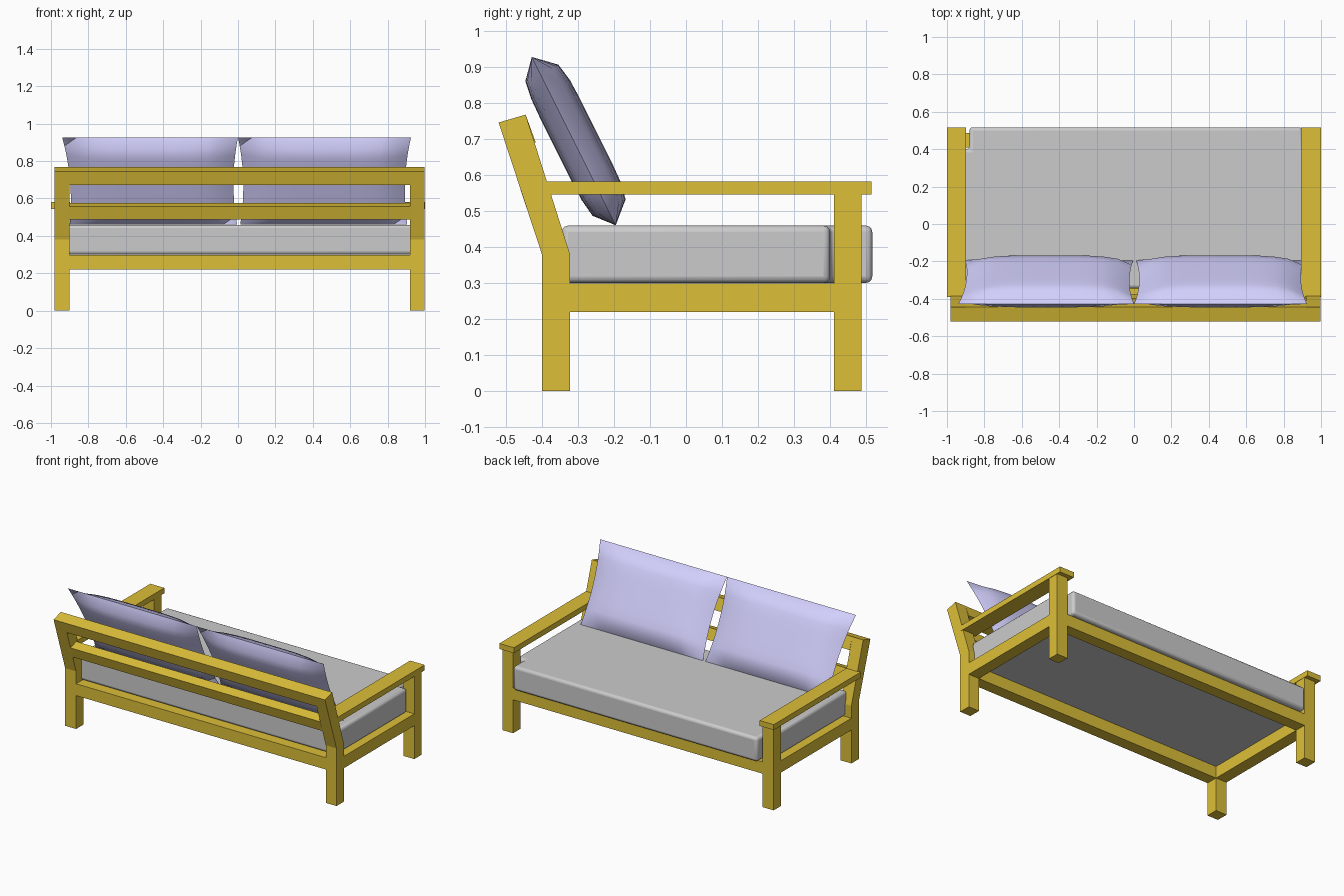
import bpy, bmesh
from mathutils import Vector

if "Cube" in bpy.data.objects:
    bpy.data.objects.remove(bpy.data.objects["Cube"])


def material(name, rgb):
    m = bpy.data.materials.new(name)
    m.diffuse_color = (*rgb, 1)
    m.use_nodes = True
    m.node_tree.nodes["Principled BSDF"].inputs["Base Color"].default_value = m.diffuse_color
    return m


wood = material("wood", (0.72, 0.52, 0.04))
fabric = material("pillow_fabric", (0.65, 0.63, 0.98))


def finish(name, bm, mat=None):
    bmesh.ops.recalc_face_normals(bm, faces=bm.faces)
    me = bpy.data.meshes.new(name)
    bm.to_mesh(me)
    bm.free()
    ob = bpy.data.objects.new(name, me)
    bpy.context.collection.objects.link(ob)
    if mat:
        me.materials.append(mat)
    return ob


def prism(name, points, offset, mat=None):
    """Extrude a closed outline of 3D points along an offset."""
    bm = bmesh.new()
    face = bm.faces.new([bm.verts.new(p) for p in points])
    ext = bmesh.ops.extrude_face_region(bm, geom=[face])
    verts = [g for g in ext["geom"] if isinstance(g, bmesh.types.BMVert)]
    bmesh.ops.translate(bm, verts=verts, vec=offset)
    return finish(name, bm, mat)


def side_prism(name, profile, x0, x1, mat=wood):
    return prism(name, [(x0, y, z) for y, z in profile], (x1 - x0, 0, 0), mat)


def box(name, x0, x1, y0, y1, z0, z1):
    return side_prism(name, [(y0, z0), (y1, z0), (y1, z1), (y0, z1)], x0, x1)


def smooth(ob, angle):
    bpy.ops.object.select_all(action='DESELECT')
    ob.select_set(True)
    bpy.context.view_layer.objects.active = ob
    bpy.ops.object.shade_smooth_by_angle(angle=angle)


# Bent back posts, front legs, side rails and armrests
post = [(-0.40, 0), (-0.322, 0), (-0.322, 0.38), (-0.445, 0.767),
        (-0.52, 0.745), (-0.40, 0.38)]
for side, x0, x1, a0, a1 in (("left", -0.98, -0.90, -1.0, -0.898),
                             ("right", 0.92, 0.998, 0.894, 1.0)):
    side_prism(side + "_back_post", post, x0, x1)
    box(side + "_front_leg", x0, x1, 0.41, 0.487, 0, 0.546)
    box(side + "_side_rail", x0, x1, -0.322, 0.41, 0.22, 0.298)
    box(side + "_armrest", a0, a1, -0.39, 0.515, 0.545, 0.581)

# Seat rails
box("back_seat_rail", -0.90, 0.92, -0.40, -0.322, 0.22, 0.298)
box("front_seat_rail", -0.90, 0.92, 0.41, 0.487, 0.22, 0.298)

# Sloping backrest slats
side_prism("backrest_top_rail", [(-0.52, 0.745), (-0.445, 0.767),
           (-0.417, 0.69), (-0.496, 0.672)], -0.90, 0.92)
side_prism("backrest_middle_slat", [(-0.459, 0.557), (-0.398, 0.576),
           (-0.374, 0.506), (-0.435, 0.487)], -0.90, 0.92)

# Seat cushion, notched around the front legs
outline = [(-0.935, -0.345), (0.955, -0.345), (0.955, 0.40), (0.90, 0.40),
           (0.90, 0.517), (-0.88, 0.517), (-0.88, 0.40), (-0.935, 0.40)]
seat = prism("seat_cushion", [(x, y, 0.30) for x, y in outline], (0, 0, 0.159))
bev = seat.modifiers.new("soft_edges", 'BEVEL')
bev.width = 0.018
bev.segments = 3
smooth(seat, 0.6)

# Back pillows: two puffed sheets joined along a pinched rim
LOW, HIGH = Vector((0, -0.195, 0.46)), Vector((0, -0.428, 0.927))
NORMAL = Vector((0, 0.895, 0.446))


def pillow(name, low_x, high_x):
    bm = bmesh.new()
    for sign, puff in ((1, 0.068), (-1, 0.055)):
        grid = bmesh.ops.create_grid(bm, x_segments=12, y_segments=10, size=1)
        for v in grid["verts"]:
            u, w = v.co.x, v.co.y
            s = (w + 1) / 2
            left = low_x[0] + (high_x[0] - low_x[0]) * s
            right = low_x[1] + (high_x[1] - low_x[1]) * s
            x = (left + right) / 2 + u * ((right - left) / 2 - 0.022 * (1 - w * w))
            rise = max(0, 1 - u ** 4) ** 0.7 * max(0, 1 - w ** 6) ** 0.6
            p = LOW.lerp(HIGH, s) + NORMAL * sign * puff * rise
            v.co = (x, p.y, p.z)
    bmesh.ops.remove_doubles(bm, verts=bm.verts, dist=0.0005)
    smooth(finish(name, bm, fabric), 1.0)


pillow("left_back_pillow", (-0.90, -0.005), (-0.94, 0.0))
pillow("right_back_pillow", (0.012, 0.905), (0.0, 0.925))
